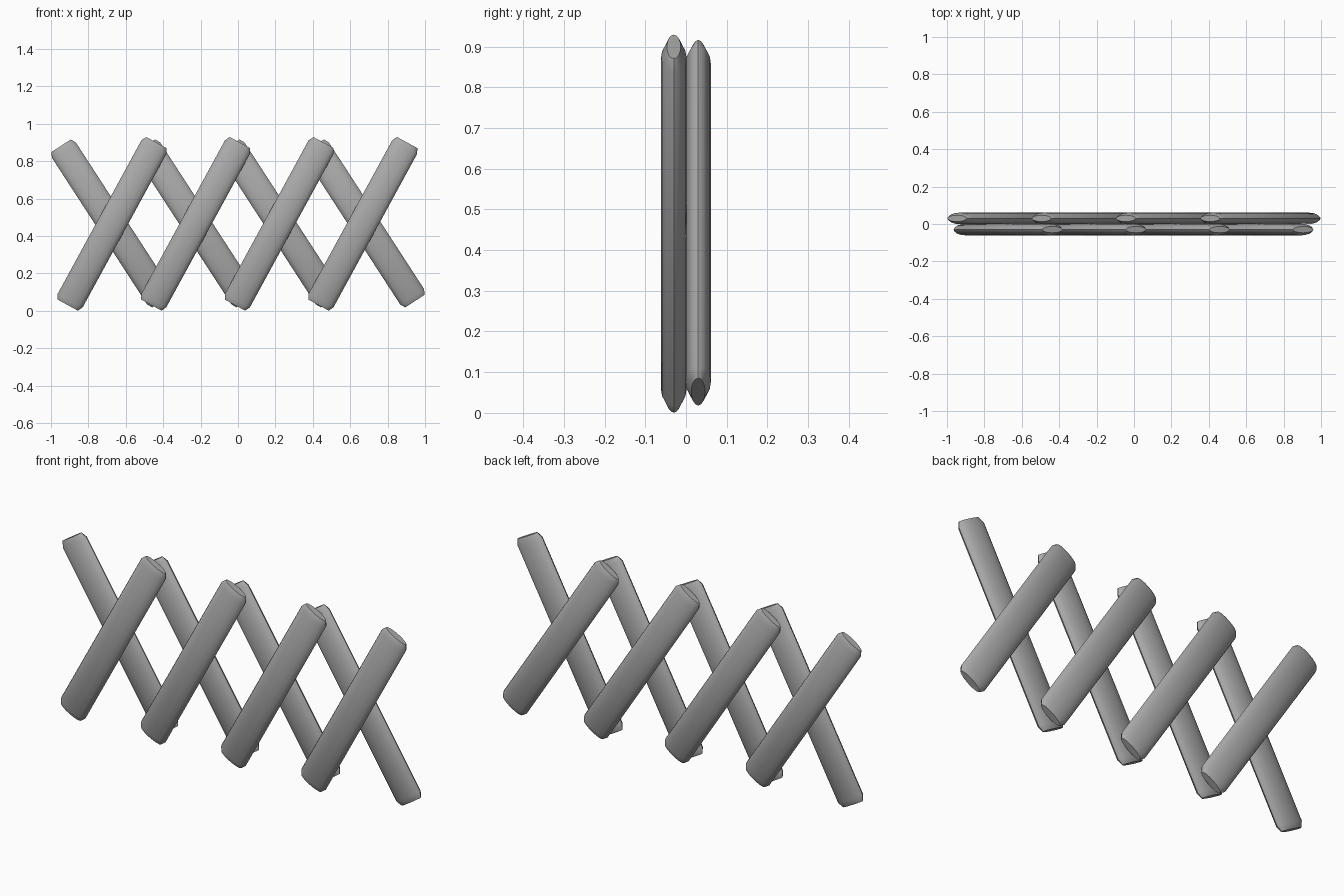
import bpy, bmesh, math
from mathutils import Matrix

if "Cube" in bpy.data.objects:
    bpy.data.objects.remove(bpy.data.objects["Cube"], do_unlink=True)

grey = bpy.data.materials.new("plain_grey")
grey.use_nodes = True
colour = (0.4, 0.4, 0.4, 1)
grey.diffuse_color = colour
grey.node_tree.nodes["Principled BSDF"].inputs["Base Color"].default_value = colour

SIDES = 16
HALF_LENGTH, HALF_WIDTH, HALF_DEPTH = 0.495, 0.076, 0.031
BEVEL_LENGTH, BEVEL_SIDE = 0.028, 0.014


def flat_bar(name, x, y, z, lean):
    """Oval bar with chamfered ends, leaning sideways by an angle from vertical."""
    bm = bmesh.new()
    stations = [(-HALF_LENGTH, BEVEL_SIDE), (BEVEL_LENGTH - HALF_LENGTH, 0),
                (HALF_LENGTH - BEVEL_LENGTH, 0), (HALF_LENGTH, BEVEL_SIDE)]
    rings = []
    for height, inset in stations:
        ring = []
        for i in range(SIDES):
            a = math.tau * i / SIDES
            ring.append(bm.verts.new(((HALF_WIDTH - inset) * math.cos(a),
                                      (HALF_DEPTH - inset) * math.sin(a), height)))
        rings.append(ring)
    for low, high in zip(rings, rings[1:]):
        for i in range(SIDES):
            j = (i + 1) % SIDES
            bm.faces.new((low[i], low[j], high[j], high[i]))
    bm.faces.new(rings[0][::-1])
    bm.faces.new(rings[-1])
    mesh = bpy.data.meshes.new(name)
    bm.to_mesh(mesh)
    bm.free()
    mesh.materials.append(grey)
    bar = bpy.data.objects.new(name, mesh)
    bpy.context.collection.objects.link(bar)
    bar.matrix_world = Matrix.Translation((x, y, z)) @ Matrix.Rotation(lean, 4, "Y")
    bpy.ops.object.select_all(action="DESELECT")
    bar.select_set(True)
    bpy.context.view_layer.objects.active = bar
    bpy.ops.object.shade_smooth_by_angle(angle=math.radians(35))


# Two crossing layers of four parallel bars
for i in range(4):
    step = i - 1.5
    flat_bar(f"front_bar_{i + 1}", 0.447 * step - 0.003, -0.03, 0.465, math.radians(28.6))
    flat_bar(f"back_bar_{i + 1}", 0.451 * step, 0.03, 0.467, math.radians(-33))
